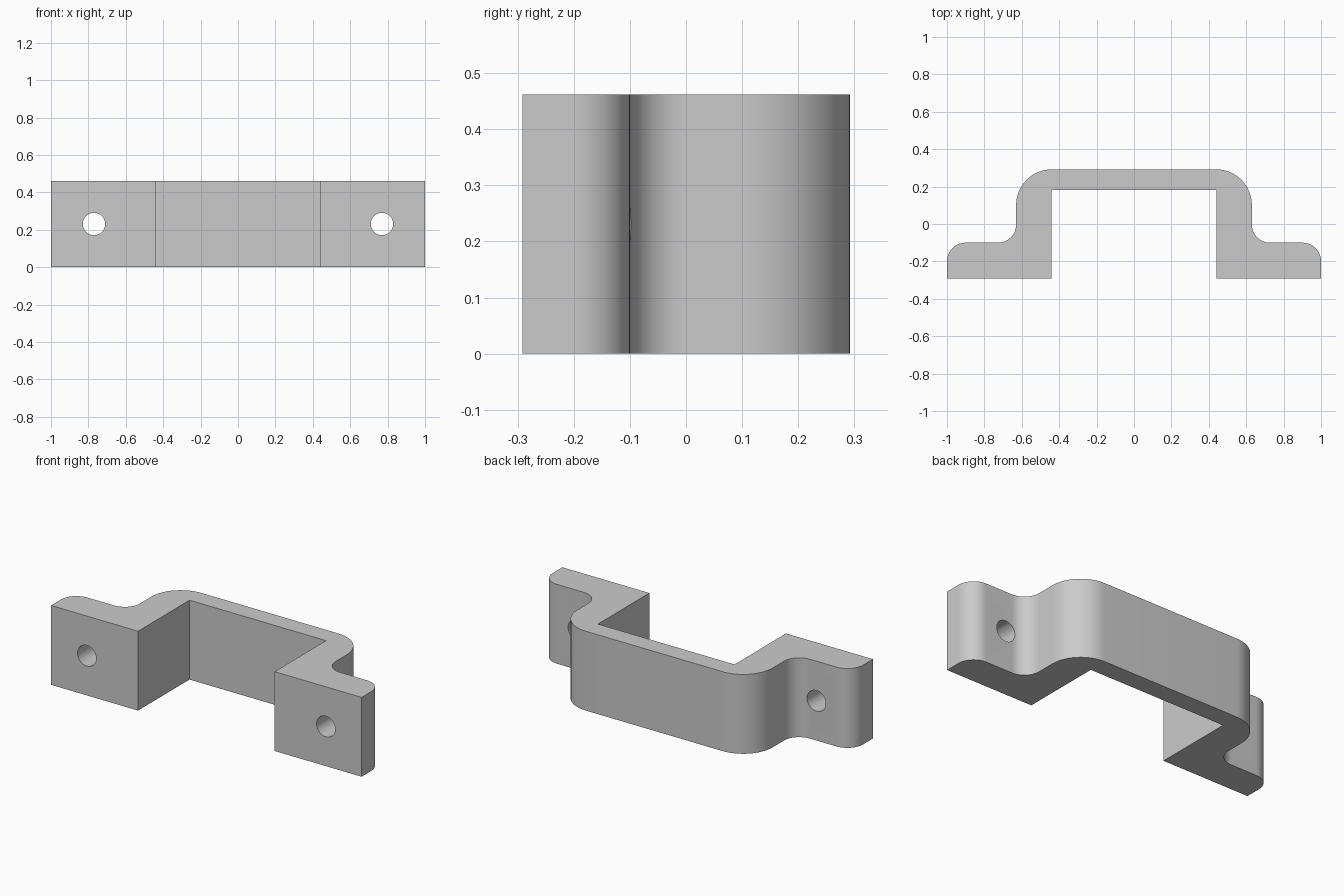
import bpy, bmesh
from math import radians, sin, cos

cube = bpy.data.objects.get("Cube")
if cube:
    bpy.data.objects.remove(cube, do_unlink=True)

HEIGHT = 0.462
FRONT, BACK = -0.291, 0.292


def material(name, rgb):
    mat = bpy.data.materials.new(name)
    mat.use_nodes = True
    mat.diffuse_color = (*rgb, 1)
    mat.node_tree.nodes["Principled BSDF"].inputs["Base Color"].default_value = (*rgb, 1)
    return mat


def arc(cx, cy, r, start, end, steps=16):
    angles = [radians(start + (end - start) * i / steps) for i in range(steps + 1)]
    return [(cx + r * cos(a), cy + r * sin(a)) for a in angles]


# Half outline: foot, rounded foot corner, fillet, rounded shoulder
half = [(0.44, 0.182), (0.44, FRONT), (1, FRONT)]
half += arc(0.9, -0.2, 0.1, 0, 90)
half += arc(0.728, -0.002, 0.098, 270, 180)
half += arc(0.44, BACK - 0.19, 0.19, 0, 90)
outline = half + [(-x, y) for x, y in reversed(half)]

# Extruded bracket body
bm = bmesh.new()
base = bm.faces.new([bm.verts.new((x, y, 0)) for x, y in outline])
top = bmesh.ops.extrude_face_region(bm, geom=[base])["geom"]
bmesh.ops.translate(bm, vec=(0, 0, HEIGHT),
                    verts=[v for v in top if isinstance(v, bmesh.types.BMVert)])
bmesh.ops.recalc_face_normals(bm, faces=bm.faces)
mesh = bpy.data.meshes.new("bracket")
bm.to_mesh(mesh)
bm.free()
bracket = bpy.data.objects.new("bracket", mesh)
bpy.context.collection.objects.link(bracket)
mesh.materials.append(material("light grey", (0.6, 0.6, 0.6)))
bpy.context.view_layer.objects.active = bracket

# Screw hole through each foot
for side in (-1, 1):
    bpy.ops.mesh.primitive_cylinder_add(vertices=40, radius=0.06, depth=0.5,
                                        location=(side * 0.77, -0.2, HEIGHT / 2),
                                        rotation=(radians(90), 0, 0))
    cutter = bpy.context.object
    cutter.name = "hole_cutter"
    cutter.hide_render = True
    bpy.context.view_layer.objects.active = bracket
    hole = bracket.modifiers.new("screw_hole", 'BOOLEAN')
    hole.operation = 'DIFFERENCE'
    hole.solver = 'EXACT'
    hole.object = cutter
    bpy.ops.object.modifier_apply(modifier=hole.name)
    bpy.data.objects.remove(cutter, do_unlink=True)

# Smooth curves, sharp corners
bpy.ops.object.select_all(action='DESELECT')
bracket.select_set(True)
bpy.context.view_layer.objects.active = bracket
bpy.ops.object.shade_smooth_by_angle(angle=radians(30))
